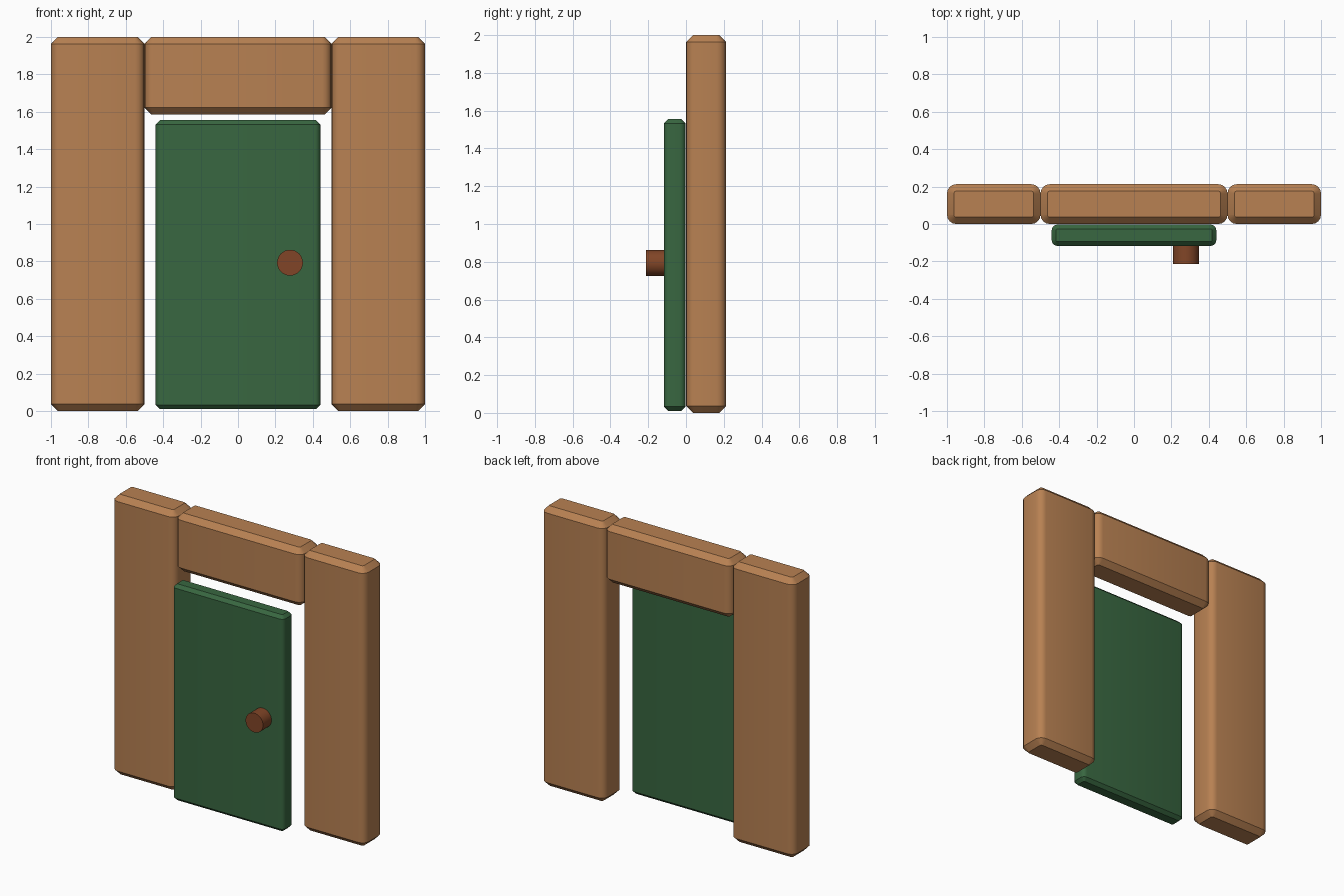
import bpy, bmesh
from math import pi, cos, sin

if "Cube" in bpy.data.objects:
    bpy.data.objects.remove(bpy.data.objects["Cube"])


def paint(obj, name, color):
    mat = bpy.data.materials.get(name) or bpy.data.materials.new(name)
    mat.diffuse_color = (*color, 1)
    mat.use_nodes = True
    mat.node_tree.nodes["Principled BSDF"].inputs["Base Color"].default_value = mat.diffuse_color
    obj.data.materials.append(mat)
    bpy.ops.object.select_all(action='DESELECT')
    obj.select_set(True)
    bpy.context.view_layer.objects.active = obj
    bpy.ops.object.shade_smooth_by_angle(angle=pi / 6)


def slab(name, x, y, z, radius, chamfer, mat, color, seg=4):
    """Upright block: rounded vertical corners, flat chamfer at top and bottom."""
    cx, cy = sum(x) / 2, sum(y) / 2
    hx, hy = (x[1] - x[0]) / 2 - radius, (y[1] - y[0]) / 2 - radius
    bm = bmesh.new()
    rings = []
    for height, r in ((z[0], radius - chamfer), (z[0] + chamfer, radius),
                      (z[1] - chamfer, radius), (z[1], radius - chamfer)):
        ring = []
        for q, (sx, sy) in enumerate(((1, 1), (-1, 1), (-1, -1), (1, -1))):
            for i in range(seg + 1):
                a = (q + i / seg) * pi / 2
                ring.append(bm.verts.new((cx + sx * hx + r * cos(a),
                                          cy + sy * hy + r * sin(a), height)))
        rings.append(ring)
    n = len(rings[0])
    for lo, hi in zip(rings, rings[1:]):
        for i in range(n):
            j = (i + 1) % n
            bm.faces.new((lo[i], lo[j], hi[j], hi[i]))
    bm.faces.new(rings[0][::-1])
    bm.faces.new(rings[-1])
    mesh = bpy.data.meshes.new(name)
    bm.to_mesh(mesh)
    bm.free()
    obj = bpy.data.objects.new(name, mesh)
    bpy.context.collection.objects.link(obj)
    paint(obj, mat, color)
    return obj


WOOD = (0.48, 0.22, 0.085)
GREEN = (0.04, 0.135, 0.052)
KNOB = (0.22, 0.06, 0.02)
DEPTH = (0.0, 0.213)

# Door frame: two posts and a lintel
slab("left_post", (-1, -0.5), DEPTH, (0, 2), 0.05, 0.037, "wood", WOOD)
slab("right_post", (0.5, 1), DEPTH, (0, 2), 0.05, 0.037, "wood", WOOD)
slab("lintel", (-0.5, 0.5), DEPTH, (1.585, 2), 0.05, 0.037, "wood", WOOD)

# Door panel in front of the opening
slab("door_panel", (-0.44, 0.44), (-0.117, -0.003), (0.01, 1.556),
     0.03, 0.023, "green_paint", GREEN)

# Round knob
bpy.ops.mesh.primitive_cylinder_add(vertices=32, radius=0.069, depth=0.098,
                                    location=(0.278, -0.164, 0.793),
                                    rotation=(pi / 2, 0, 0))
knob = bpy.context.object
knob.name = "door_knob"
paint(knob, "knob_wood", KNOB)
